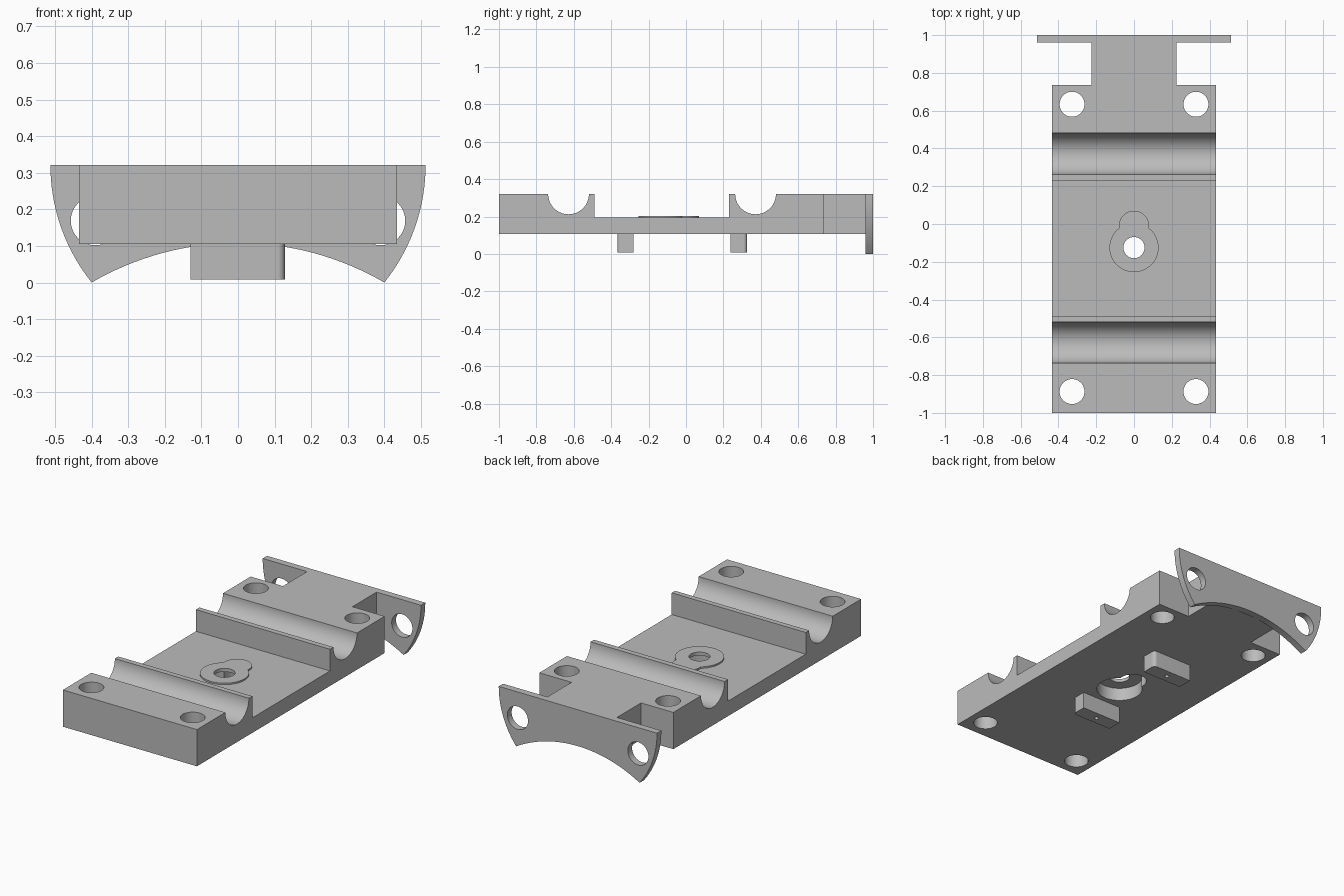
import bpy, bmesh
from math import sin, cos, pi, radians, atan2, sqrt
from mathutils import Vector

cube = bpy.data.objects.get("Cube")
if cube:
    bpy.data.objects.remove(cube, do_unlink=True)

grey = bpy.data.materials.new("plain grey")
grey.use_nodes = True
grey.diffuse_color = (0.5, 0.5, 0.5, 1)
grey.node_tree.nodes["Principled BSDF"].inputs["Base Color"].default_value = (0.5, 0.5, 0.5, 1)

BASE, TOP, FLOOR = 0.106, 0.321, 0.194      # underside, top and recessed floor heights
HALF, BACK = 0.434, 0.96                    # half width, front of end plate
HUB_Y, HUB_R, LOBE_Y, LOBE_R = -0.125, 0.13, -0.01, 0.08


def arc(cx, cy, r, a0, a1, n=32):
    """Points along an arc, angles in degrees."""
    angles = [radians(a0 + (a1 - a0) * i / n) for i in range(n + 1)]
    return [(cx + r * cos(a), cy + r * sin(a)) for a in angles]


def circle(cx, cy, r, n=48):
    return arc(cx, cy, r, 0, 360, n)[:-1]


def rect(x0, x1, y0, y1):
    return [(x0, y0), (x1, y0), (x1, y1), (x0, y1)]


def prism(name, outline, axis, lo, hi):
    """Extrude a 2D outline along the given axis."""
    place = {"X": lambda p: (lo, p[0], p[1]),
             "Y": lambda p: (p[0], lo, p[1]),
             "Z": lambda p: (p[0], p[1], lo)}[axis]
    step = Vector([(hi - lo) * (a == axis) for a in "XYZ"])
    bm = bmesh.new()
    face = bm.faces.new([bm.verts.new(place(p)) for p in outline])
    new = bmesh.ops.extrude_face_region(bm, geom=[face])["geom"]
    bmesh.ops.translate(bm, vec=step, verts=[v for v in new if isinstance(v, bmesh.types.BMVert)])
    bmesh.ops.recalc_face_normals(bm, faces=bm.faces)
    mesh = bpy.data.meshes.new(name)
    bm.to_mesh(mesh)
    bm.free()
    mesh.materials.append(grey)
    obj = bpy.data.objects.new(name, mesh)
    bpy.context.collection.objects.link(obj)
    return obj


def finish(obj, cutters=()):
    """Subtract the cutters, bake the result and shade it."""
    for c in cutters:
        m = obj.modifiers.new("cut", "BOOLEAN")
        m.operation, m.solver, m.object = "DIFFERENCE", "EXACT", c
    bpy.context.view_layer.update()
    baked = bpy.data.meshes.new_from_object(
        obj.evaluated_get(bpy.context.evaluated_depsgraph_get()))
    obj.modifiers.clear()
    obj.data = baked
    for c in cutters:
        bpy.data.objects.remove(c, do_unlink=True)
    bpy.ops.object.select_all(action="DESELECT")
    obj.select_set(True)
    bpy.context.view_layer.objects.active = obj
    bpy.ops.object.shade_smooth_by_angle(angle=radians(30))


def keyhole(shrink=0.0):
    """Outline of a large disc joined to a smaller lobe behind it."""
    R, r, d = HUB_R - shrink, LOBE_R - shrink, LOBE_Y - HUB_Y
    up = (d * d + R * R - r * r) / (2 * d)
    side = sqrt(R * R - up * up)
    a = atan2(up, side) * 180 / pi
    b = atan2(up - d, side) * 180 / pi
    return arc(0, HUB_Y, R, 180 - a, 360 + a, 48) + arc(0, LOBE_Y, r, b, 180 - b)[1:-1]


# Base block: side profile with recessed floor and two half-round channels
profile = [(-1, BASE), (BACK, BASE), (BACK, TOP)]
profile += arc(0.372, TOP, 0.109, 0, -180)
profile += [(0.231, TOP), (0.231, FLOOR), (-0.488, FLOOR), (-0.488, TOP)]
profile += arc(-0.628, TOP, 0.109, 0, -180)
profile += [(-1, TOP)]
base = prism("base_block", profile, "X", -HALF, HALF)

# Bolt holes, notches beside the neck, pocket and centre bore
cuts = []
for s in (-1, 1):
    for y in (0.634, -0.887):
        cuts.append(prism("hole_cutter", circle(s * 0.328, y, 0.066), "Z", 0, 0.5))
    x0, x1 = sorted((s * 0.225, s * 0.6))
    cuts.append(prism("notch_cutter", rect(x0, x1, 0.737, 1.1), "Z", 0, 0.5))
cuts.append(prism("pocket_cutter", keyhole(0.005), "Z", 0.05, 0.183))
cuts.append(prism("bore_cutter", circle(0, HUB_Y, 0.056), "Z", 0.05, 0.5))
finish(base, cuts)

# Thin raised boss on the floor
boss = prism("centre_boss", keyhole(), "Z", FLOOR, FLOOR + 0.009)
finish(boss, [prism("bore_cutter", circle(0, HUB_Y, 0.056), "Z", 0.1, 0.5)])

# Curved end plate with two holes
rim, foot = 0.5125, 0.4
drop = atan2(TOP, foot) * 180 / pi
sag = 0.108
R = (foot * foot + sag * sag) / (2 * sag)
half = atan2(foot, R - sag) * 180 / pi
outline = arc(0, TOP, rim, 180, 180 + drop)
outline += arc(0, sag - R, R, 90 + half, 90 - half)[1:-1]
outline += arc(0, TOP, rim, -drop, 0)
plate = prism("end_plate", outline, "Y", BACK, 1)
finish(plate, [prism("hole_cutter", circle(s * 0.39, 0.169, 0.067), "Y", 0.9, 1.1)
               for s in (-1, 1)])

# Locating pegs under the base, one outer corner rounded, small pilot hole
for name, inner, outer in (("front_peg", -0.28, -0.367), ("back_peg", 0.238, 0.327)):
    s = 1 if outer > inner else -1
    r = 0.02
    corner = [(x, outer + s * y) for x, y in arc(0.128 - r, -r, r, 0, 90, 10)]
    shape = [(-0.13, inner), (0.128, inner)] + corner + [(-0.13, outer)]
    peg = prism(name, shape, "Z", 0.008, BASE)
    mid = (inner + outer) / 2
    finish(peg, [prism("pilot_cutter", circle(0, mid, 0.012, 20), "Z", -0.1, 0.08)])
